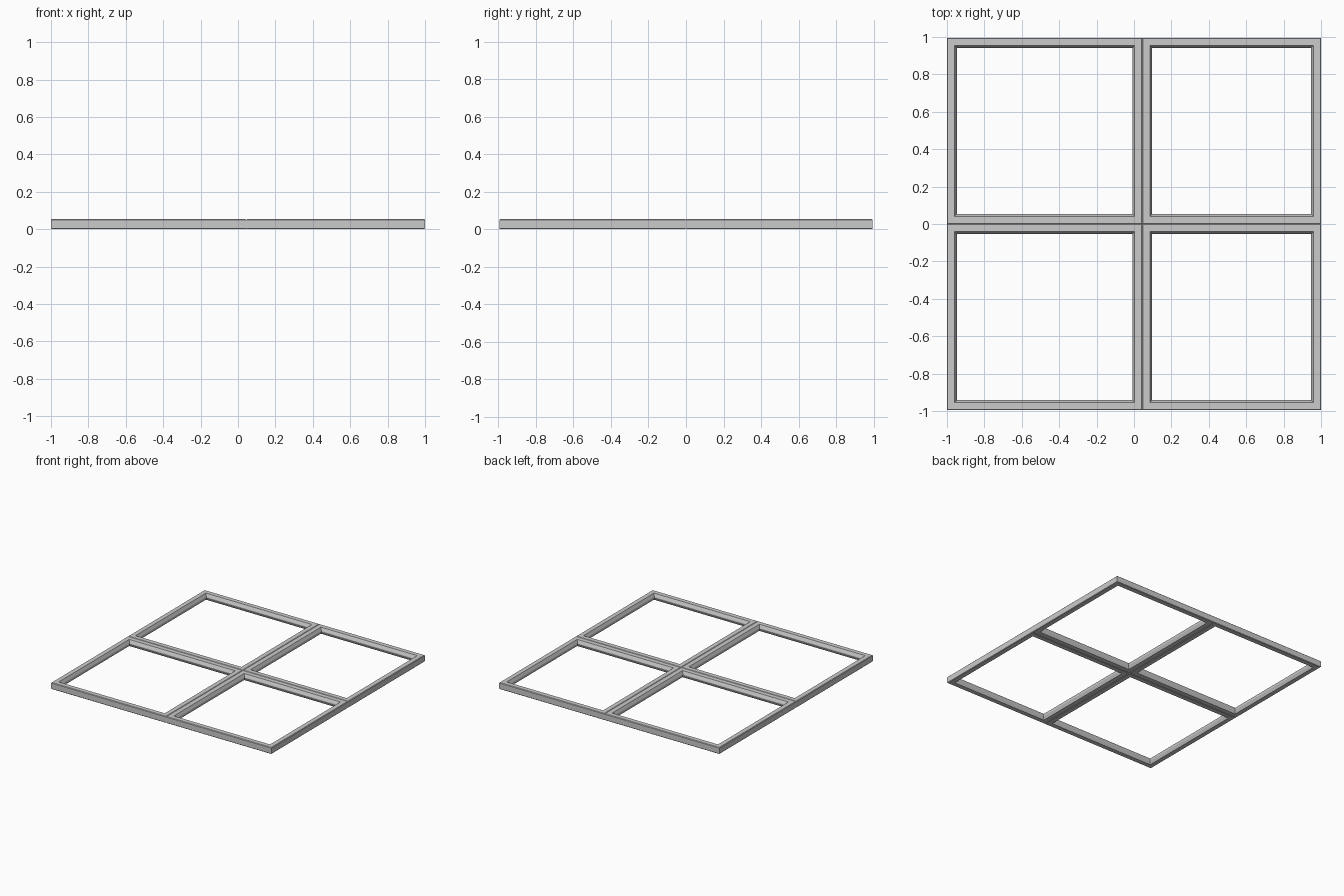
import bpy, bmesh

if "Cube" in bpy.data.objects:
    bpy.data.objects.remove(bpy.data.objects["Cube"])

H = 0.054      # frame height
B = 0.004      # outer edge bevel
BAR = 0.041    # flat bar width
LIP = 0.053    # bar width at the inner lip

# Bar cross-section: (distance inward from outer edge, z)
PROFILE = [(B, 0), (0, B), (0, H - B), (B, H),
           (BAR, H), (LIP, H * 0.55), (LIP, H * 0.45), (BAR, 0)]


def sash(name, x0, x1, y0, y1):
    """Sweep the bar profile around a rectangle with mitred corners."""
    bm = bmesh.new()
    rings = []
    for cx, cy, sx, sy in ((x0, y0, 1, 1), (x1, y0, -1, 1),
                           (x1, y1, -1, -1), (x0, y1, 1, -1)):
        rings.append([bm.verts.new((cx + sx * d, cy + sy * d, z)) for d, z in PROFILE])
    n = len(PROFILE)
    for i in range(4):
        a, b = rings[i], rings[(i + 1) % 4]
        for j in range(n):
            k = (j + 1) % n
            bm.faces.new((a[j], b[j], b[k], a[k]))
    bmesh.ops.recalc_face_normals(bm, faces=bm.faces)
    mesh = bpy.data.meshes.new(name)
    bm.to_mesh(mesh)
    bm.free()
    obj = bpy.data.objects.new(name, mesh)
    bpy.context.collection.objects.link(obj)


# Four frames: wider pair on the left, narrower pair on the right
SPLIT = 0.044
for side, x0, x1 in (("left", -1, SPLIT), ("right", SPLIT, 1)):
    for row, y0, y1 in (("front", -0.995, 0), ("back", 0, 0.995)):
        sash(f"{row}_{side}_frame", x0, x1, y0, y1)
